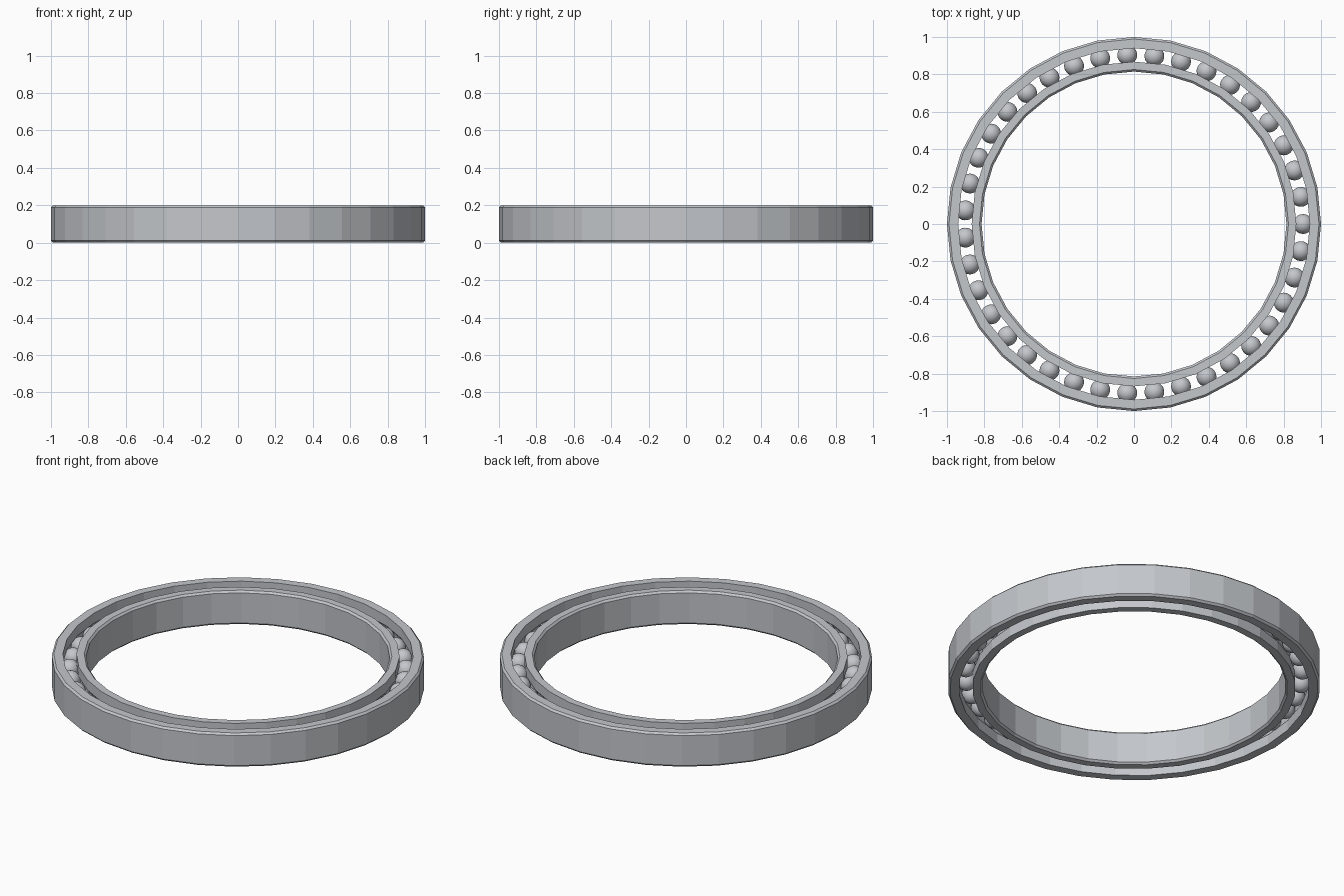
import bpy
import bmesh
import math

cube = bpy.data.objects.get("Cube")
if cube:
    bpy.data.objects.remove(cube, do_unlink=True)

HEIGHT = 0.2
MID = HEIGHT / 2
SEGMENTS = 32
BALLS = 39
PITCH = 0.904        # radius of the circle of ball centres
BALL_R = 0.053
CHAMFER = 0.011

steel = bpy.data.materials.new("steel grey")
steel.use_nodes = True
colour = (0.55, 0.57, 0.60, 1)
steel.diffuse_color = colour
steel.node_tree.nodes["Principled BSDF"].inputs["Base Color"].default_value = colour


def add_object(name, bm):
    mesh = bpy.data.meshes.new(name)
    bm.to_mesh(mesh)
    bm.free()
    mesh.materials.append(steel)
    obj = bpy.data.objects.new(name, mesh)
    bpy.context.collection.objects.link(obj)
    return obj


def race(name, plain_r, groove_r):
    """Ring with chamfered plain wall and a ball groove in the other wall."""
    side = 1 if plain_r > groove_r else -1
    c = CHAMFER * side
    profile = [(groove_r, 0), (plain_r - c, 0), (plain_r, CHAMFER),
               (plain_r, HEIGHT - CHAMFER), (plain_r - c, HEIGHT), (groove_r, HEIGHT)]
    # arc of the groove, from top to bottom
    radius = BALL_R + 0.001
    half = math.acos(abs(groove_r - PITCH) / radius)
    for i in range(7):
        a = half * (1 - i / 3)
        profile.append((PITCH + side * radius * math.cos(a), MID + radius * math.sin(a)))

    bm = bmesh.new()
    loops = []
    for s in range(SEGMENTS):
        t = math.tau * s / SEGMENTS
        loops.append([bm.verts.new((r * math.cos(t), r * math.sin(t), z)) for r, z in profile])
    n = len(profile)
    for s in range(SEGMENTS):
        a, b = loops[s], loops[(s + 1) % SEGMENTS]
        for i in range(n):
            j = (i + 1) % n
            bm.faces.new((a[i], b[i], b[j], a[j]))
    bmesh.ops.recalc_face_normals(bm, faces=bm.faces[:])
    return add_object(name, bm)


# Outer and inner rings
race("outer_ring", 1.0, 0.94)
race("inner_ring", 0.815, 0.868)

# Balls, all sharing one mesh
bm = bmesh.new()
bmesh.ops.create_uvsphere(bm, u_segments=24, v_segments=14, radius=BALL_R)
for f in bm.faces:
    f.smooth = True
first = add_object("ball_1", bm)
for k in range(BALLS):
    ball = first if k == 0 else bpy.data.objects.new(f"ball_{k + 1}", first.data)
    if k:
        bpy.context.collection.objects.link(ball)
    t = math.tau * k / BALLS
    ball.location = (PITCH * math.cos(t), PITCH * math.sin(t), MID)
    ball.rotation_euler.z = t
